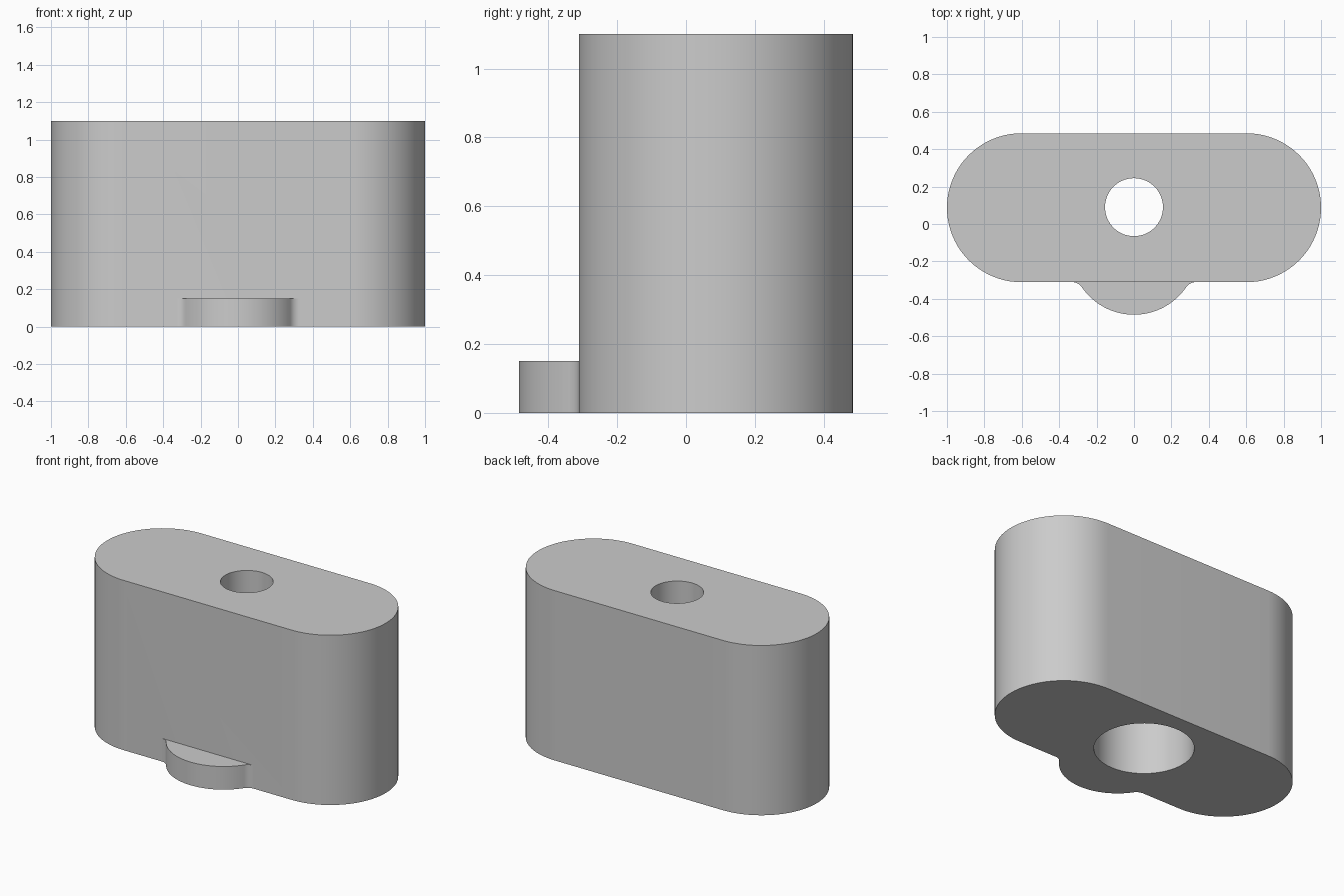
import bpy, bmesh
from math import atan2, cos, sin, pi, radians, sqrt

cube = bpy.data.objects.get("Cube")
if cube:
    bpy.data.objects.remove(cube, do_unlink=True)

HEIGHT, END_R, MID_Y = 1.1, 0.398, 0.087
END_X, FRONT_Y = 1 - END_R, MID_Y - END_R
HOLE_R, BORE_R, BORE_DEPTH = 0.155, 0.29, 0.65
FOOT_H, FOOT_R, FOOT_Y, FILLET = 0.15, 0.338, -0.147, 0.06


def arc(cx, cy, r, start, end, steps):
    """Points along an arc, both ends included."""
    return [(cx + r * cos(start + (end - start) * i / steps),
             cy + r * sin(start + (end - start) * i / steps)) for i in range(steps + 1)]


bm = bmesh.new()


def ring(points, z):
    return [bm.verts.new((x, y, z)) for x, y in points]


def wall(low, high, closed=False):
    for i in range(len(low) - (not closed)):
        j = (i + 1) % len(low)
        bm.faces.new((low[i], low[j], high[j], high[i]))


def cap(*loops):
    """Flat face bounded by an outline and a hole."""
    edges = []
    for loop in loops:
        for a, b in zip(loop, loop[1:] + loop[:1]):
            edges.append(bm.edges.get((a, b)) or bm.edges.new((a, b)))
    bmesh.ops.triangle_fill(bm, edges=edges, use_beauty=True)


# Outlines: rounded ends and back, then the foot with its blended corners
sides = (arc(END_X, MID_Y, END_R, -pi / 2, pi / 2, 40)
         + arc(-END_X, MID_Y, END_R, pi / 2, 3 * pi / 2, 40))
drop = FOOT_Y - (FRONT_Y - FILLET)
fillet_x = sqrt((FOOT_R + FILLET) ** 2 - drop ** 2)
lean = atan2(drop, fillet_x)
foot = (arc(-fillet_x, FRONT_Y - FILLET, FILLET, pi / 2, lean, 8)[:-1]
        + arc(0, FOOT_Y, FOOT_R, pi + lean, 2 * pi - lean, 32)
        + arc(fillet_x, FRONT_Y - FILLET, FILLET, pi - lean, pi / 2, 8)[1:])

# Outer walls
side_low, side_top = ring(sides, 0), ring(sides, HEIGHT)
foot_low, foot_top = ring(foot, 0), ring(foot, FOOT_H)
wall(side_low, side_top)
wall(foot_low, foot_top)
bm.faces.new(foot_top)
bm.faces.new((side_low[-1], foot_low[0], foot_top[0], foot_top[-1],
              foot_low[-1], side_low[0], side_top[0], side_top[-1]))

# Stepped hole, wide below and narrow above
bore = arc(0, MID_Y + 0.003, BORE_R, 0, 2 * pi, 64)[:-1]
hole = arc(0, MID_Y + 0.003, HOLE_R, 0, 2 * pi, 64)[:-1]
levels = [ring(bore, 0), ring(bore, BORE_DEPTH), ring(hole, BORE_DEPTH), ring(hole, HEIGHT)]
for low, high in zip(levels, levels[1:]):
    wall(low, high, closed=True)

# Top and bottom faces
cap(side_top, levels[-1])
cap(side_low + foot_low, levels[0])
bmesh.ops.recalc_face_normals(bm, faces=bm.faces[:])

mesh = bpy.data.meshes.new("spacer_block")
bm.to_mesh(mesh)
bm.free()
block = bpy.data.objects.new("spacer_block", mesh)
bpy.context.collection.objects.link(block)

# Plain grey material
grey = bpy.data.materials.new("plain_grey")
grey.use_nodes = True
colour = (0.6, 0.6, 0.6, 1)
grey.diffuse_color = colour
for node in grey.node_tree.nodes:
    if node.type == 'BSDF_PRINCIPLED':
        node.inputs["Base Color"].default_value = colour
mesh.materials.append(grey)

bpy.ops.object.select_all(action='DESELECT')
block.select_set(True)
bpy.context.view_layer.objects.active = block
bpy.ops.object.shade_smooth_by_angle(angle=radians(30))
